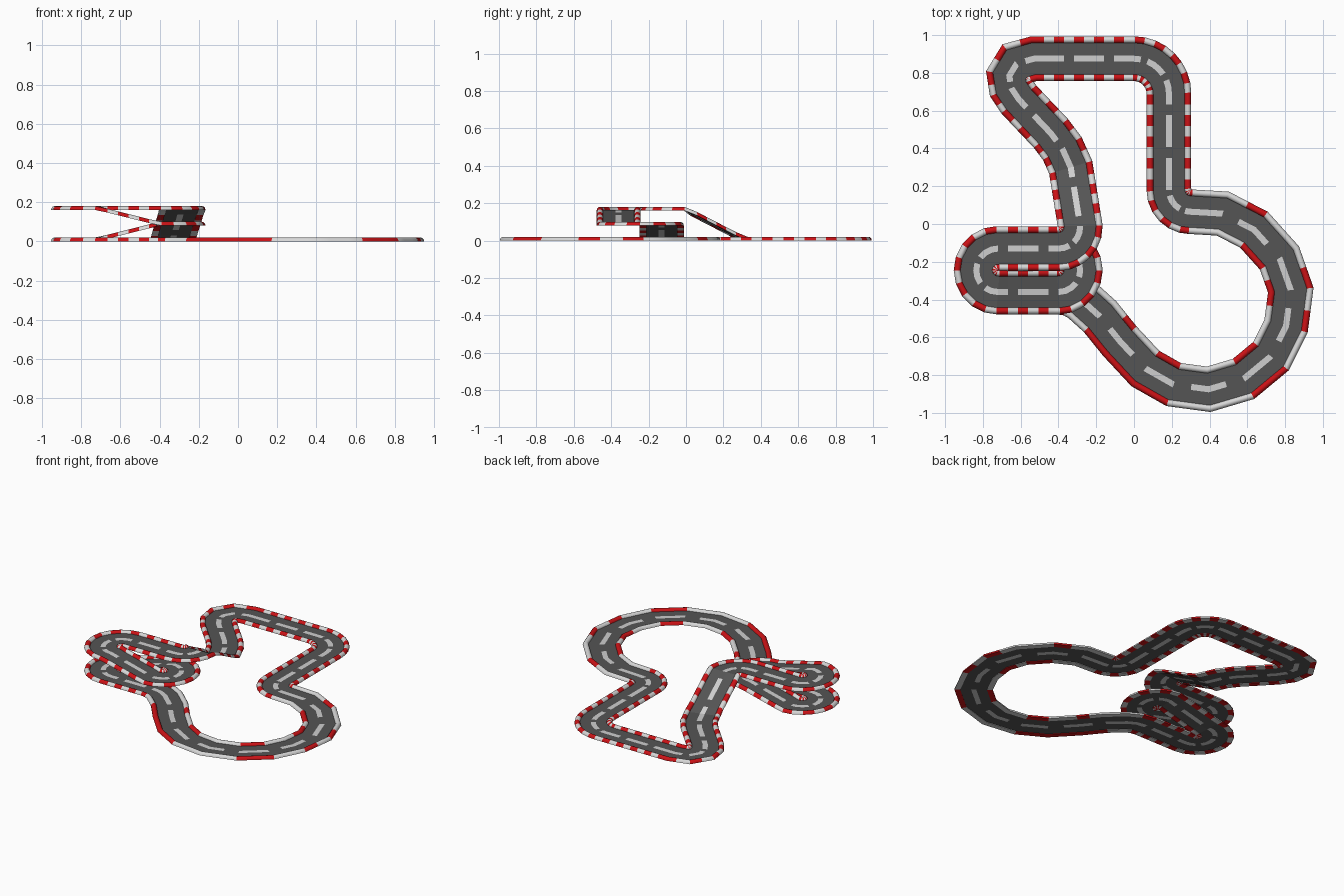
import bpy, math
from mathutils import Vector

if "Cube" in bpy.data.objects:
    bpy.data.objects.remove(bpy.data.objects["Cube"])

def material(name, rgb):
    m = bpy.data.materials.new(name)
    m.diffuse_color = (*rgb, 1)
    m.use_nodes = True
    m.node_tree.nodes["Principled BSDF"].inputs["Base Color"].default_value = m.diffuse_color
    return m

ASPHALT = material("asphalt grey", (0.09, 0.09, 0.09))
PAINT = material("lane white", (0.62, 0.62, 0.62))
RED = material("curb red", (0.6, 0.006, 0.008))
WHITE = material("curb white", (0.68, 0.68, 0.68))

stations = []   # (point, has_dash, left_curb_red, right_curb_red)

def fine(points):
    """Closely striped stretch: one station per stripe."""
    for p in points:
        i = len(stations)
        stations.append((Vector(p), i % 4 < 3, i % 2 == 0, i % 2 == 0))

def line(a, b, n):
    a, b = Vector(a), Vector(b)
    fine([a.lerp(b, k / n) for k in range(n)])

def arc(cx, cy, r, a0, a1, n, z=0):
    ang = [math.radians(a0 + (a1 - a0) * k / n) for k in range(n)]
    fine([(cx + r * math.cos(a), cy + r * math.sin(a), z) for a in ang])

# back straight, right-hand corner, side straight, left-hand corner
line((-0.53, 0.875, 0), (0, 0.875, 0), 10)
arc(0, 0.69, 0.185, 90, 0, 8)
line((0.185, 0.69, 0), (0.185, 0.18, 0), 9)
arc(0.30, 0.18, 0.115, 180, 270, 6)

# coarse big loop with long curb stripes
LOOP = [(0.30, 0.065), (0.47, 0.055), (0.635, -0.03), (0.77, -0.18), (0.83, -0.35),
        (0.805, -0.54), (0.725, -0.70), (0.58, -0.82), (0.395, -0.875), (0.21, -0.85),
        (0.06, -0.765), (-0.075, -0.62), (-0.18, -0.49), (-0.28, -0.40)]
OUTER_RED = {3, 7, 9, 12, 13, 18, 19, 20, 21, 22, 23}
INNER_RED = {4, 5, 7, 8, 12, 13, 18, 19, 22}
for s in range(len(LOOP) - 1):
    a, b = Vector((*LOOP[s], 0)), Vector((*LOOP[s + 1], 0))
    for q in range(4):
        k = s * 4 + q
        stations.append((a.lerp(b, q / 4), k % 6 < 4, k // 2 in OUTER_RED, k // 2 in INNER_RED))

# spiral climb: ground turn, ramp, middle turn, ramp, top turn, top deck
fine([(-0.28, -0.40, 0), (-0.335, -0.37, 0)])
line((-0.40, -0.36, 0), (-0.72, -0.36, 0), 6)
arc(-0.72, -0.245, 0.115, 270, 90, 10)
line((-0.72, -0.13, 0), (-0.40, -0.13, 0.08), 6)
arc(-0.40, -0.245, 0.115, 90, -90, 10, 0.08)
line((-0.40, -0.36, 0.08), (-0.72, -0.36, 0.16), 6)
arc(-0.72, -0.245, 0.115, 270, 90, 10, 0.16)
line((-0.72, -0.13, 0.16), (-0.40, -0.13, 0.16), 6)
arc(-0.40, -0.015, 0.115, -90, 0, 6, 0.16)

# ramp down and curve back to the straight
line((-0.285, -0.01, 0.16), (-0.335, 0.30, 0), 6)
BACK = [(-0.335, 0.30), (-0.38, 0.40), (-0.44, 0.48), (-0.53, 0.575), (-0.61, 0.66),
        (-0.65, 0.72), (-0.66, 0.785), (-0.62, 0.85), (-0.53, 0.875)]
for a, b in zip(BACK, BACK[1:]):
    line((*a, 0), (*b, 0), 2)

# sideways mitre vector at each station
N = len(stations)
sides = []
for i in range(N):
    d0 = (stations[i][0] - stations[i - 1][0]).to_2d().normalized()
    d1 = (stations[(i + 1) % N][0] - stations[i][0]).to_2d().normalized()
    t = (d0 + d1).normalized()
    sides.append(Vector((-t.y, t.x, 0)) / max(0.7, t.dot(d0)))

def sweep(name, profile, closed, mats, pick):
    """Sweep (offset, height) points along the track; pick(station, strip) gives the material."""
    n = len(profile)
    verts = [stations[i][0] + sides[i] * o + Vector((0, 0, h))
             for i in range(N) for o, h in profile]
    strips = n if closed else n - 1
    faces, idx = [], []
    for i in range(N):
        j = (i + 1) % N
        for k in range(strips):
            m = (k + 1) % n
            faces.append((i * n + k, i * n + m, j * n + m, j * n + k))
            idx.append(pick(stations[i], k))
    me = bpy.data.meshes.new(name)
    me.from_pydata(verts, [], faces)
    for m in mats:
        me.materials.append(m)
    me.polygons.foreach_set("material_index", idx)
    me.update()
    ob = bpy.data.objects.new(name, me)
    bpy.context.collection.objects.link(ob)
    return ob

# road surface with the dashed centre line as its middle strip
sweep("road_surface", [(0.085, 0.004), (0.016, 0.004), (-0.016, 0.004), (-0.085, 0.004)],
      False, [ASPHALT, PAINT], lambda s, k: int(k == 1 and s[1]))

# rounded striped curbs on both edges
for name, side, col in (("left_curb", 1, 2), ("right_curb", -1, 3)):
    prof = [(side * 0.1 + 0.018 * math.cos(math.radians(a)), 0.02 * math.sin(math.radians(a)))
            for a in range(0, 181, 30)]
    ob = sweep(name, prof, True, [WHITE, RED], lambda s, k, c=col: int(s[c]))
    for p in ob.data.polygons:
        p.flip()
    bpy.ops.object.select_all(action='DESELECT')
    ob.select_set(True)
    bpy.context.view_layer.objects.active = ob
    bpy.ops.object.shade_smooth_by_angle(angle=math.radians(38))

# road normals face up
for p in bpy.data.objects["road_surface"].data.polygons:
    if p.normal.z < 0:
        p.flip()
